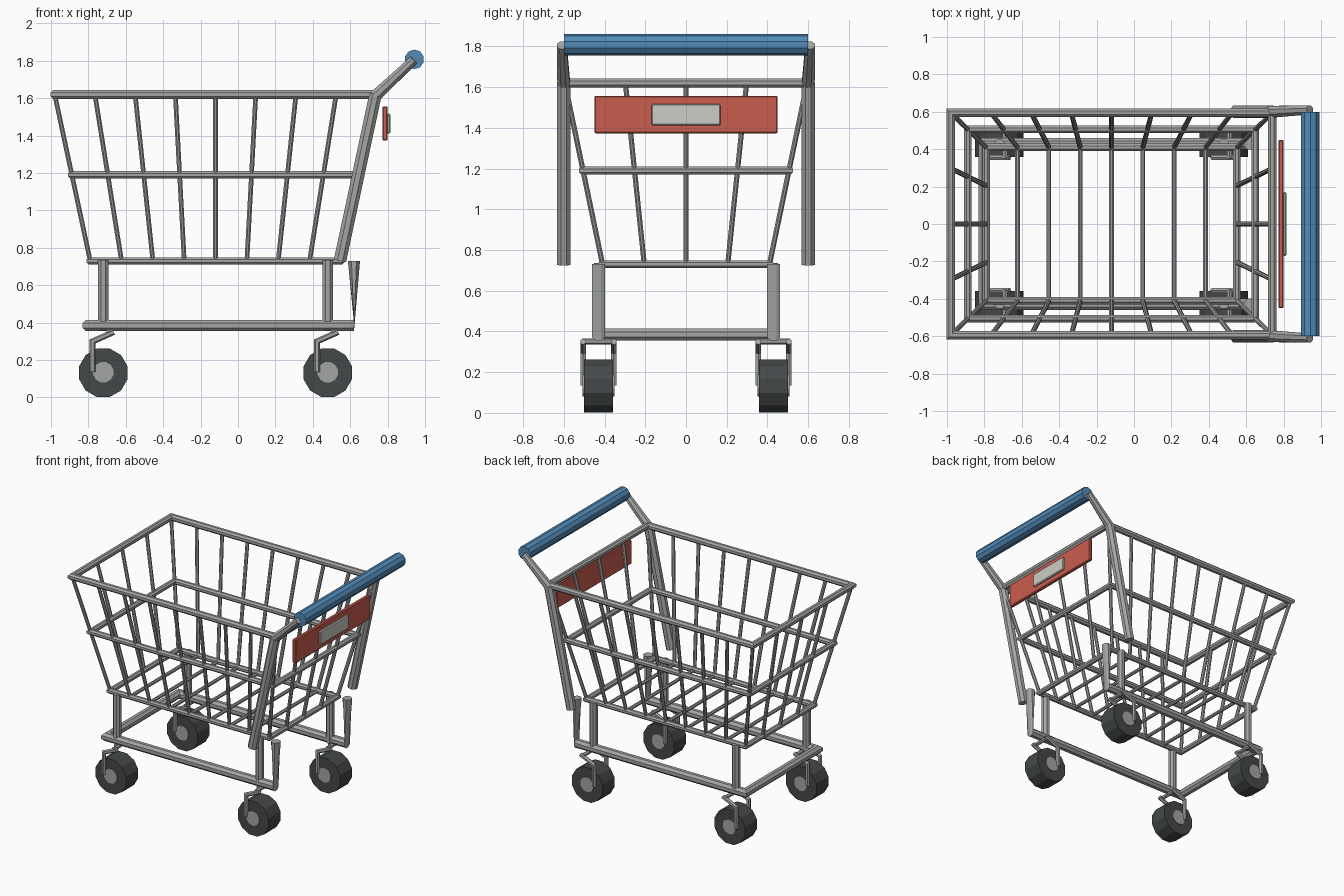
import bpy, bmesh, math
from mathutils import Vector, Matrix

if "Cube" in bpy.data.objects:
    bpy.data.objects.remove(bpy.data.objects["Cube"])


def material(name, rgb):
    m = bpy.data.materials.new(name)
    m.diffuse_color = (*rgb, 1)
    m.use_nodes = True
    m.node_tree.nodes["Principled BSDF"].inputs["Base Color"].default_value = m.diffuse_color
    return m


METAL = material("grey metal", (0.37, 0.38, 0.37))
BLUE = material("blue grip", (0.085, 0.26, 0.48))
RED = material("red panel", (0.60, 0.11, 0.08))
PALE = material("pale label", (0.60, 0.61, 0.56))
TYRE = material("dark rubber", (0.06, 0.066, 0.066))


def finish(bm, name, mat):
    bmesh.ops.recalc_face_normals(bm, faces=bm.faces[:])
    me = bpy.data.meshes.new(name)
    bm.to_mesh(me)
    bm.free()
    me.materials.append(mat)
    ob = bpy.data.objects.new(name, me)
    bpy.context.collection.objects.link(ob)
    return ob


def skin(bm, rings, closed=False):
    """Bridge a list of point rings into a tube."""
    vs = [[bm.verts.new(p) for p in r] for r in rings]
    n = len(vs[0])
    for i in range(len(vs) if closed else len(vs) - 1):
        a, b = vs[i], vs[(i + 1) % len(vs)]
        for k in range(n):
            bm.faces.new((a[k], a[(k + 1) % n], b[(k + 1) % n], b[k]))
    if not closed:
        bm.faces.new(vs[0][::-1])
        bm.faces.new(vs[-1])


def tube(bm, path, r, r2=None, closed=False, sides=8):
    """Round bar along a path with mitred corners."""
    pts = [Vector(p) for p in path]
    n = len(pts)
    dirs = [(pts[(i + 1) % n] - pts[i]).normalized() for i in range(n)]
    d = dirs[0]
    u = d.cross(Vector((0, 0, 1)) if abs(d.z) < 0.9 else Vector((0, 1, 0))).normalized()
    v = d.cross(u)
    offs = []
    for k in range(sides):
        a = 2 * math.pi * (k + 0.5) / sides
        offs.append(u * math.cos(a) + v * math.sin(a))
    rings = []
    cur = [pts[0] + o * r for o in offs]
    if not closed:
        rings.append(cur)
    for i in range(1, n + 1 if closed else n):
        p, din = pts[i % n], dirs[i - 1]
        end = not closed and i == n - 1
        nrm = din if end else (din + dirs[i % n]).normalized()
        cur = [q + din * ((p - q).dot(nrm) / din.dot(nrm)) for q in cur]
        if end and r2:
            cur = [p + (q - p) * (r2 / r) for q in cur]
        rings.append(cur)
    skin(bm, rings, closed)


def box(name, lo, hi, mat, bevel):
    lo, hi = Vector(lo), Vector(hi)
    bm = bmesh.new()
    bmesh.ops.create_cube(bm, size=1, matrix=Matrix.Translation((lo + hi) / 2)
                          @ Matrix.Diagonal((*(hi - lo), 1)))
    bmesh.ops.bevel(bm, geom=bm.edges[:], offset=bevel, segments=1, affect='EDGES')
    return finish(bm, name, mat)


# Basket outline: left x, right x, half width at a given height
Z0, Z1 = 0.73, 1.62


def outline(z):
    t = (z - Z0) / (Z1 - Z0)
    return -0.79 - 0.19 * t, 0.55 + 0.19 * t, 0.41 + 0.185 * t


# Basket rims
for name, z, r in (("top_rim", Z1, 0.025), ("middle_rim", 1.19, 0.022), ("bottom_rim", Z0, 0.021)):
    a, b, w = outline(z)
    bm = bmesh.new()
    tube(bm, [(a, -w, z), (b, -w, z), (b, w, z), (a, w, z)], r, closed=True)
    finish(bm, name, METAL)

# Basket wires: side ribs, end ribs and floor wires
a0, b0, w0 = outline(Z0)
a1, b1, w1 = outline(Z1)
WIRE = 0.0135
bm = bmesh.new()
for s in (-1, 1):
    for i in range(9):
        t = i / 8
        tube(bm, [(a0 + (b0 - a0) * t, s * w0, Z0), (a1 + (b1 - a1) * t, s * w1, Z1)], WIRE)
finish(bm, "side_ribs", METAL)
bm = bmesh.new()
for x0, x1 in ((a0, a1), (b0, b1)):
    for f in (-0.5, 0, 0.5):
        tube(bm, [(x0, f * w0, Z0), (x1, f * w1, Z1)], WIRE)
finish(bm, "end_ribs", METAL)
bm = bmesh.new()
for i in range(1, 8):
    x = a0 + (b0 - a0) * i / 8
    tube(bm, [(x, -w0, Z0), (x, w0, Z0)], WIRE)
finish(bm, "floor_wires", METAL)

# Rear posts with handle arms
for s, side in ((-1, "near"), (1, "far")):
    bm = bmesh.new()
    tube(bm, [(0.545, s * 0.6, 0.73), (0.735, s * 0.6, 1.62)], 0.036)
    finish(bm, side + "_rear_post", METAL)
    bm = bmesh.new()
    tube(bm, [(0.733, s * 0.6, 1.61), (0.94, s * 0.61, 1.805)], 0.034, 0.026)
    finish(bm, side + "_handle_arm", METAL)

# Push handle
bm = bmesh.new()
tube(bm, [(0.943, -0.6, 1.808), (0.943, 0.6, 1.808)], 0.052, sides=10)
finish(bm, "push_handle", BLUE)

# Sign panel with raised label
box("sign_panel", (0.772, -0.45, 1.373), (0.80, 0.45, 1.557), RED, 0.006)
box("sign_label", (0.795, -0.17, 1.412), (0.815, 0.17, 1.517), PALE, 0.006)

# Lower U frame
RY, RZ, RX = 0.43, 0.385, 0.62
bm = bmesh.new()
tube(bm, [(RX, -RY, RZ), (-0.80, -RY, RZ), (-0.80, RY, RZ), (RX, RY, RZ)], 0.033)
finish(bm, "lower_frame", METAL)

# Wedge-shaped upturned frame ends
bm = bmesh.new()
for s in (-1, 1):
    low, high = [], []
    for k in range(8):
        a = math.pi * (k + 0.5) / 4
        c, h = 0.035 * math.cos(a), 0.035 * math.sin(a)
        low.append((RX, s * RY + c, RZ + h))
        high.append((RX - h, s * RY + c, 0.73))
    skin(bm, [low, high])
finish(bm, "frame_ends", METAL)

# Uprights and casters
for x, end in ((-0.72, "left"), (0.48, "right")):
    for s, side in ((-1, "near"), (1, "far")):
        tag = end + "_" + side
        y = s * 0.43
        bm = bmesh.new()
        tube(bm, [(x, s * 0.425, 0.36), (x, s * 0.425, 0.735)], 0.03)
        finish(bm, tag + "_upright", METAL)

        # Fork: crossbar, slanted arms and prongs
        bm = bmesh.new()
        tube(bm, [(x + 0.03, y - 0.08, 0.35), (x + 0.03, y + 0.08, 0.35)], 0.015, sides=6)
        for p in (-0.075, 0.075):
            tube(bm, [(x + 0.055, y + p, 0.35), (x - 0.057, y + p, 0.30),
                      (x - 0.057, y + p, 0.135)], 0.016, sides=6)
        finish(bm, tag + "_fork", METAL)

        # Wheel and hub
        bm = bmesh.new()
        tube(bm, [(x, y - 0.072, 0.132), (x, y + 0.072, 0.132)], 0.134, sides=12)
        finish(bm, tag + "_tyre", TYRE)
        bm = bmesh.new()
        tube(bm, [(x, y - 0.078, 0.135), (x, y + 0.078, 0.135)], 0.056, sides=12)
        finish(bm, tag + "_hub", METAL)
